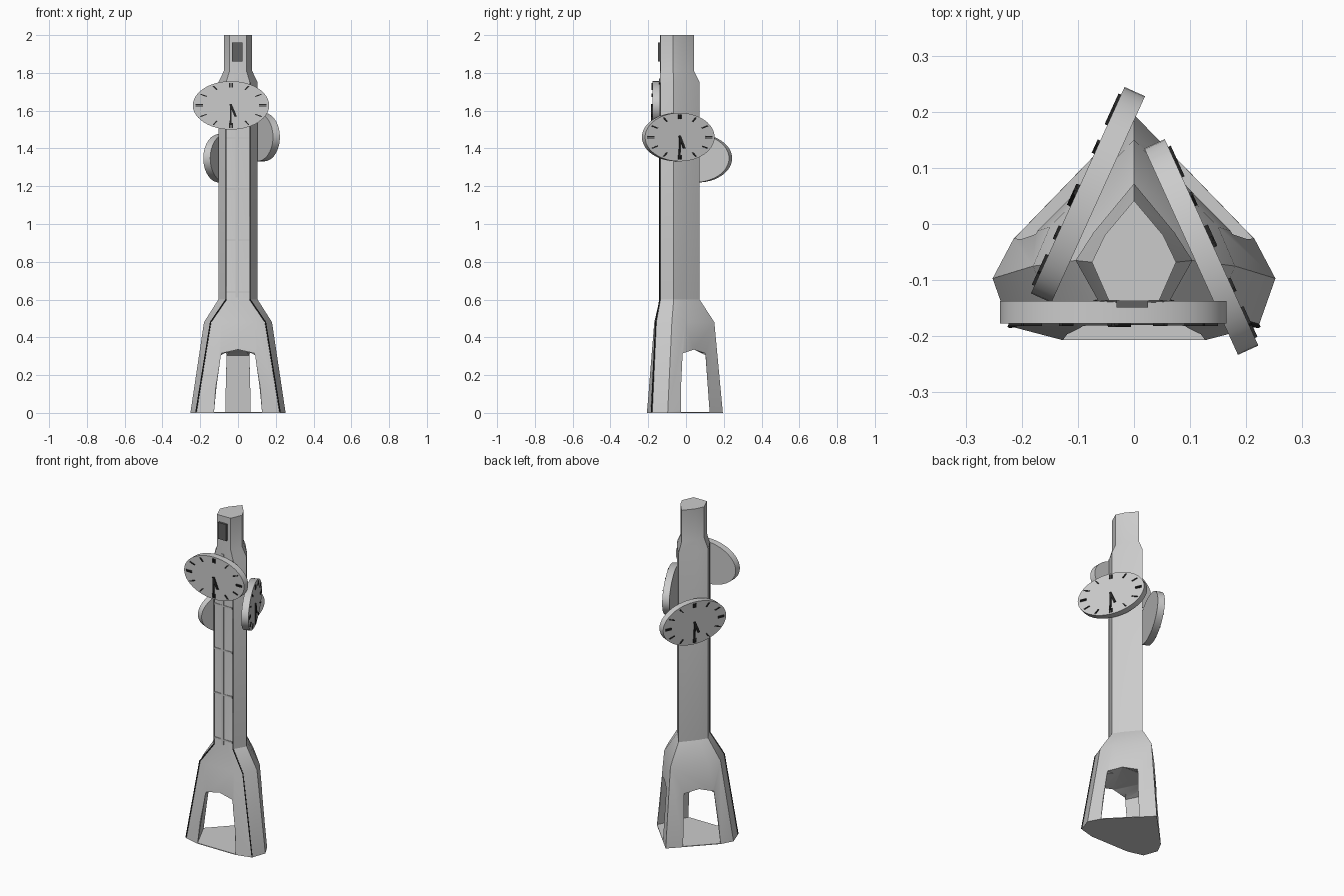
import bpy, bmesh, math
from mathutils import Matrix, Vector

if "Cube" in bpy.data.objects:
    bpy.data.objects.remove(bpy.data.objects["Cube"])

DARK = bpy.data.materials.new("dark_trim")
DARK.diffuse_color = (0.02, 0.02, 0.02, 1)
DARK.use_nodes = True
DARK.node_tree.nodes["Principled BSDF"].inputs["Base Color"].default_value = DARK.diffuse_color
PANEL = bpy.data.materials.new("dark_panel")
PANEL.diffuse_color = (0.12, 0.12, 0.12, 1)
PANEL.use_nodes = True
PANEL.node_tree.nodes["Principled BSDF"].inputs["Base Color"].default_value = PANEL.diffuse_color


def make(name, bm, mat=None, smooth=None):
    bmesh.ops.recalc_face_normals(bm, faces=bm.faces)
    me = bpy.data.meshes.new(name)
    bm.to_mesh(me)
    bm.free()
    ob = bpy.data.objects.new(name, me)
    bpy.context.collection.objects.link(ob)
    if mat:
        me.materials.append(mat)
    bpy.ops.object.select_all(action='DESELECT')
    ob.select_set(True)
    bpy.context.view_layer.objects.active = ob
    if smooth:
        bpy.ops.object.shade_smooth_by_angle(angle=math.radians(smooth))
    return ob


def add_box(bm, centre, size, extra=Matrix()):
    m = extra @ Matrix.Translation(centre) @ Matrix.Diagonal((*size, 1))
    bmesh.ops.create_cube(bm, size=1, matrix=m)


def hull(name, pts):
    bm = bmesh.new()
    for p in pts:
        bm.verts.new(p)
    res = bmesh.ops.convex_hull(bm, input=bm.verts)
    junk = [v for v in bm.verts if not v.link_faces]
    bmesh.ops.delete(bm, geom=junk, context='VERTS')
    ob = make(name, bm)
    ob.hide_render = True
    return ob


# tower body: half cross-sections (front centre to back apex) lofted upward
shaft = [(.03, -.14), (.063, -.138), (.104, -.065), (.072, -.015), (0, .072)]
crown = [(.02, -.137), (.045, -.136), (.075, -.068), (.052, -.02), (0, .042)]
levels = [
    (0, [(.127, -.207), (.222, -.182), (.252, -.097), (.215, -.027), (0, .195)]),
    (.48, [(.09, -.168), (.145, -.16), (.18, -.075), (.15, -.005), (0, .15)]),
    (.60, shaft), (1.75, shaft), (1.81, crown), (2.0, crown)]
bm = bmesh.new()
rings = []
for z, half in levels:
    full = half + [(-x, y) for x, y in reversed(half[:-1])]
    rings.append([bm.verts.new((x, y, z)) for x, y in full])
n = len(rings[0])
for a, b in zip(rings, rings[1:]):
    for i in range(n):
        j = (i + 1) % n
        bm.faces.new((a[i], a[j], b[j], b[i]))
bm.faces.new(rings[0])
bm.faces.new(rings[-1])
tower = make("tower", bm)

# three arches meeting in an open hexagonal space above a thin floor
FLOOR, SPRING, PEAK = .004, .305, .335
low = [(-.127, -.207), (.127, -.207), (.213, -.026), (.072, .125), (-.072, .125), (-.213, -.026)]
top = [(-.09, -.185), (.09, -.185), (.175, -.018), (.06, .103), (-.06, .103), (-.175, -.018)]
C = Vector((0, -.04))


def mid(i):
    return [(top[i][k] + top[(i + 1) % 6][k]) / 2 for k in (0, 1)]


core = [(*p, FLOOR) for p in low] + [(*p, SPRING) for p in top]
core += [(*mid(i), PEAK) for i in (0, 2, 4)]
cutters = [hull("core_cutter", core)]
for i in (0, 2, 4):
    j = i + 1
    edge = [(low[i], FLOOR), (low[j], FLOOR), (top[i], SPRING), (top[j], SPRING), (mid(i), PEAK)]
    pts = [(*C, FLOOR), (*C, PEAK)]
    for p, z in edge:
        q = C + (Vector(p) - C) * 1.5
        pts.append((q.x, q.y, z))
    cutters.append(hull("arch_cutter", pts))
bpy.ops.object.select_all(action='DESELECT')
tower.select_set(True)
bpy.context.view_layer.objects.active = tower
for c in cutters:
    mod = tower.modifiers.new("arch", 'BOOLEAN')
    mod.operation = 'DIFFERENCE'
    mod.solver = 'EXACT'
    mod.object = c
    bpy.ops.object.modifier_apply(modifier=mod.name)
    bpy.data.objects.remove(c)
bpy.ops.object.shade_smooth_by_angle(angle=math.radians(25))

# dark trim following the two front corners
cu = bpy.data.curves.new("corner_trim", 'CURVE')
cu.dimensions = '3D'
cu.bevel_depth = .004
cu.bevel_resolution = 0
for s in (-1, 1):
    sp = cu.splines.new('POLY')
    sp.points.add(3)
    for p, (z, half) in zip(sp.points, levels):
        p.co = (s * half[1][0], half[1][1], max(z, .004), 1)
cu.materials.append(DARK)
bpy.context.collection.objects.link(bpy.data.objects.new("corner_trim", cu))

# front window strip: centre mullion and cross bars
bm = bmesh.new()
add_box(bm, (-.005, -.14, 1.19), (.015, .006, 1.16))
for z in (.64, .915, 1.185, 1.455):
    add_box(bm, (0, -.14, z), (.12, .006, .01))
make("window_bars", bm)
bm = bmesh.new()
add_box(bm, (-.003, -.141, 1.91), (.056, .016, .1))
make("crown_panel", bm, PANEL)


# oval clocks, built facing -y then turned to their side of the tower
def clock(side, loc, turn):
    squash = Matrix.Diagonal((1, 1, .635, 1))
    bm = bmesh.new()
    bmesh.ops.create_cone(bm, cap_ends=True, segments=48, radius1=.202, radius2=.202,
                          depth=.04, matrix=squash @ Matrix.Rotation(math.pi / 2, 4, 'X'))
    parts = [make(side + "_clock_disc", bm, smooth=30)]
    bm = bmesh.new()
    for h in range(12):
        spin = squash @ Matrix.Rotation(math.radians(30 * h), 4, 'Y')
        for dx in ((-.006, .006) if h % 3 == 0 else (0,)):
            add_box(bm, (dx, -.021, .168), (.008, .008, .038), spin)
    parts.append(make(side + "_clock_marks", bm, DARK))
    bm = bmesh.new()
    for deg, length, width in ((181, .175, .009), (165, .11, .013)):
        spin = squash @ Matrix.Rotation(math.radians(deg), 4, 'Y')
        add_box(bm, (0, -.023, length / 2 - .012), (width, .008, length), spin)
    parts.append(make(side + "_clock_hands", bm, DARK))
    for ob in parts:
        ob.location = loc
        ob.rotation_euler = (0, 0, math.radians(turn))


clock("front", (-.037, -.157, 1.628), 0)
clock("right", (.12, -.041, 1.46), 114.4)
clock("left", (-.082, .052, 1.348), -114.4)
